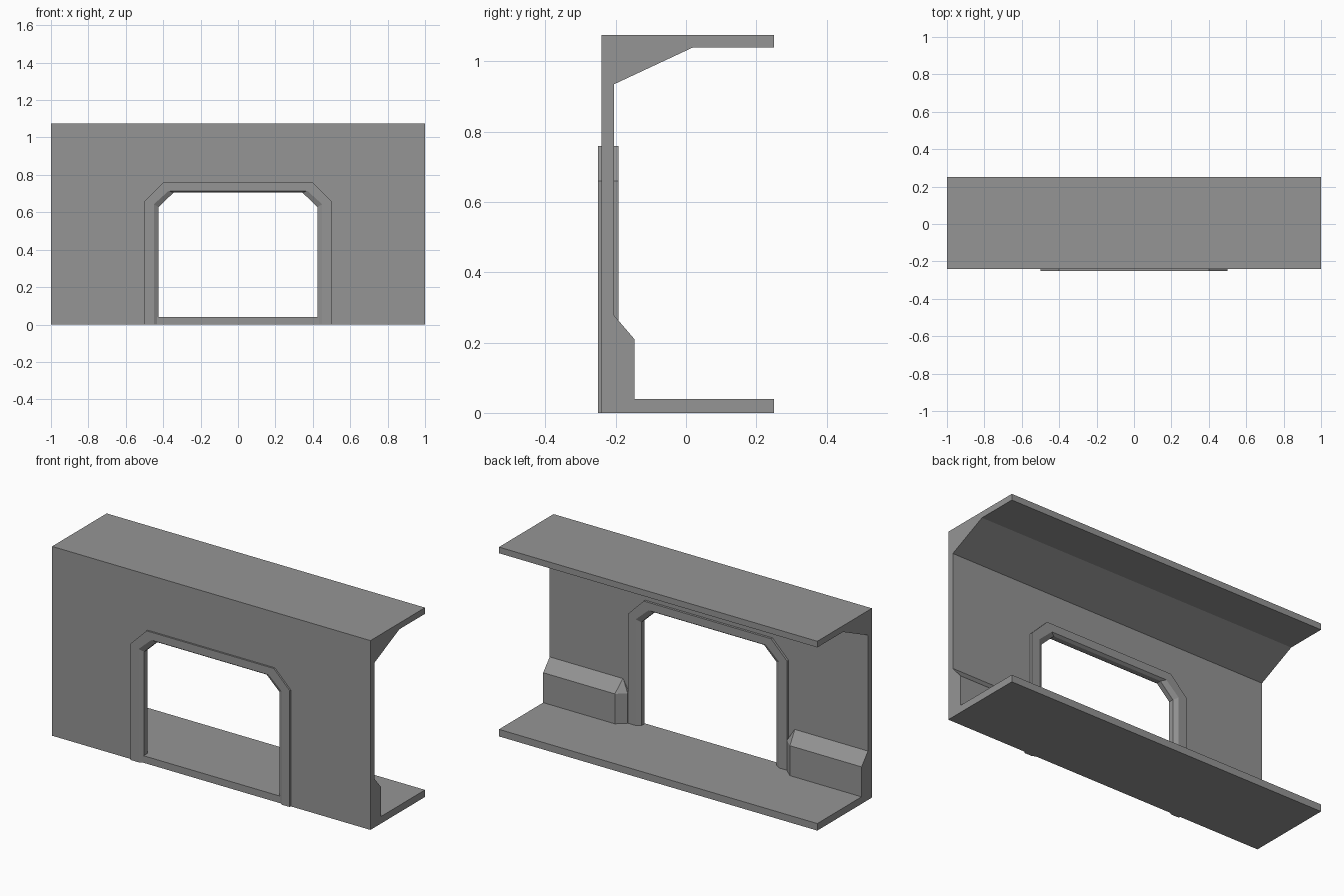
import bpy
import bmesh

cube = bpy.data.objects.get("Cube")
if cube:
    bpy.data.objects.remove(cube, do_unlink=True)

grey = bpy.data.materials.new("panel grey")
grey.use_nodes = True
grey.diffuse_color = (0.3, 0.3, 0.3, 1)
grey.node_tree.nodes["Principled BSDF"].inputs["Base Color"].default_value = (0.3, 0.3, 0.3, 1)


def finish(name, bm):
    bmesh.ops.recalc_face_normals(bm, faces=bm.faces)
    mesh = bpy.data.meshes.new(name)
    bm.to_mesh(mesh)
    bm.free()
    mesh.materials.append(grey)
    obj = bpy.data.objects.new(name, mesh)
    bpy.context.collection.objects.link(obj)
    return obj


def prism(name, points, move):
    """Extrude a closed outline along the move vector."""
    bm = bmesh.new()
    face = bm.faces.new([bm.verts.new(p) for p in points])
    grown = bmesh.ops.extrude_face_region(bm, geom=[face])["geom"]
    verts = [g for g in grown if isinstance(g, bmesh.types.BMVert)]
    bmesh.ops.translate(bm, verts=verts, vec=move)
    return finish(name, bm)


def arch(half, top, cx, cz, y, base=0.0):
    """Doorway path with clipped top corners, from one foot to the other."""
    side = [(half, base), (half, cz), (cx, top)]
    return [(x, y, z) for x, z in side] + [(-x, y, z) for x, z in reversed(side)]


# Wall, floor and ceiling as one extruded channel
channel = [(-0.24, 0), (0.25, 0), (0.25, 0.04), (-0.205, 0.04), (-0.205, 0.935),
           (0.02, 1.04), (0.25, 1.04), (0.25, 1.075), (-0.24, 1.075)]
wall = prism("wall_channel", [(-1, y, z) for y, z in channel], (2, 0, 0))

# Doorway opening, hidden inside the frame
cutter = prism("door_cutter", arch(0.46, 0.73, 0.375, 0.645, -0.4, 0.04), (0, 0.3, 0))
cutter.hide_render = True
cut = wall.modifiers.new("doorway", "BOOLEAN")
cut.operation = "DIFFERENCE"
cut.solver = "EXACT"
cut.object = cutter
bpy.context.view_layer.objects.active = wall
bpy.ops.object.modifier_apply(modifier=cut.name)
bpy.data.objects.remove(cutter, do_unlink=True)

# Door frame: bevelled cross-section skinned along the arch
outer = (0.5, 0.76, 0.4, 0.66)
middle = (0.45, 0.715, 0.37, 0.643)
inner = (0.425, 0.705, 0.345, 0.628)
section = [(outer, -0.25), (middle, -0.25), (inner, -0.235),
           (inner, -0.207), (middle, -0.192), (outer, -0.192)]
bm = bmesh.new()
rails = [[bm.verts.new(p) for p in arch(*size, y)] for size, y in section]
for i, rail in enumerate(rails):
    following = rails[(i + 1) % len(rails)]
    for j in range(len(rail) - 1):
        bm.faces.new((rail[j], rail[j + 1], following[j + 1], following[j]))
for end in (0, -1):
    bm.faces.new([rail[end] for rail in rails])
finish("door_frame", bm)

# Low ledges behind the wall, clipped beside the frame
for name, s in (("left_ledge", 1), ("right_ledge", -1)):
    bm = bmesh.new()
    outline = [(1, -0.207), (1, -0.147), (0.55, -0.147), (0.5, -0.19), (0.5, -0.207)]
    for z in (0.038, 0.21):
        for x, y in outline:
            bm.verts.new((s * x, y, z))
    for x in (1, 0.54):
        bm.verts.new((s * x, -0.207, 0.28))
    bmesh.ops.convex_hull(bm, input=bm.verts)
    bmesh.ops.dissolve_limit(bm, angle_limit=0.01, verts=bm.verts, edges=bm.edges)
    finish(name, bm)
